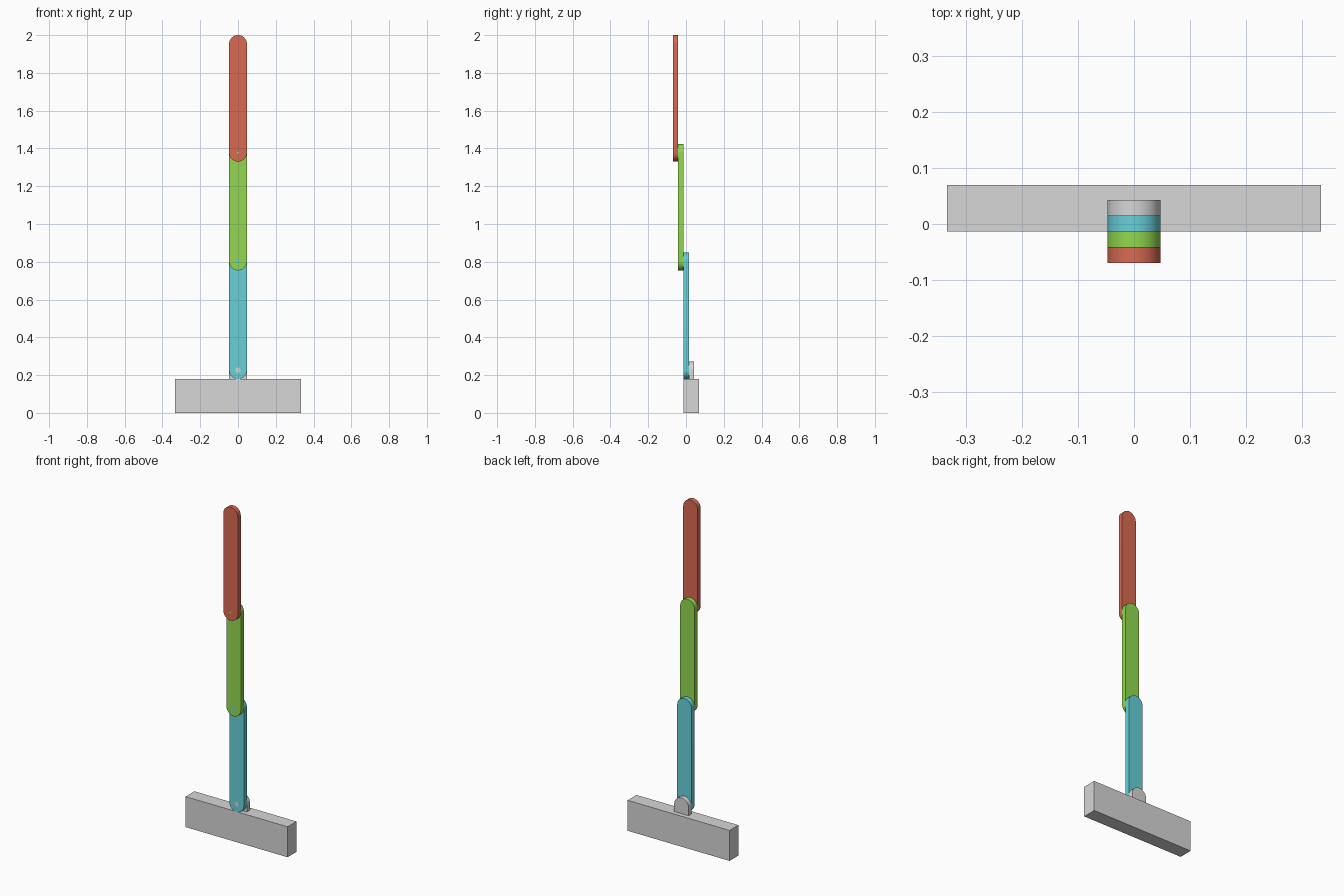
import bpy
import bmesh
import math
from mathutils import Vector

cube = bpy.data.objects.get("Cube")
if cube:
    bpy.data.objects.remove(cube, do_unlink=True)

RADIUS = 0.047      # rounded end radius of every link
THICK = 0.0281      # thickness of one link
PITCH = 0.5757      # distance between pivots
PIVOT = 0.2259      # height of the lowest pivot
BACK = 0.043        # rear face of the base lug
BASE_TOP = 0.18


def make_material(name, srgb):
    linear = [((c / 255 + 0.055) / 1.055) ** 2.4 for c in srgb]
    mat = bpy.data.materials.new(name)
    mat.use_nodes = True
    mat.diffuse_color = (*linear, 1)
    mat.node_tree.nodes["Principled BSDF"].inputs["Base Color"].default_value = (*linear, 1)
    return mat


grey = make_material("grey", (215, 215, 215))
blue = make_material("blue", (104, 209, 218))
green = make_material("green", (146, 217, 79))
red = make_material("red", (217, 106, 82))


def arc(z, radius, start, steps=24):
    """Half circle about (0, z), running anticlockwise from the start angle."""
    angles = [start + math.pi * i / steps for i in range(steps + 1)]
    return [(radius * math.cos(a), z + radius * math.sin(a)) for a in angles]


def plate(name, outline, front, back, mat):
    """Extrude an x-z outline from the front to the back y position."""
    bm = bmesh.new()
    face = bm.faces.new([bm.verts.new((x, front, z)) for x, z in outline])
    grown = bmesh.ops.extrude_face_region(bm, geom=[face], use_keep_orig=True)
    moved = [v for v in grown["geom"] if isinstance(v, bmesh.types.BMVert)]
    bmesh.ops.translate(bm, verts=moved, vec=Vector((0, back - front, 0)))
    bmesh.ops.recalc_face_normals(bm, faces=bm.faces)
    mesh = bpy.data.meshes.new(name)
    bm.to_mesh(mesh)
    bm.free()
    mesh.materials.append(mat)
    obj = bpy.data.objects.new(name, mesh)
    bpy.context.collection.objects.link(obj)
    bpy.ops.object.select_all(action='DESELECT')
    obj.select_set(True)
    bpy.context.view_layer.objects.active = obj
    bpy.ops.object.shade_smooth_by_angle(angle=math.radians(30))


# Base block and its round-topped lug
half = 0.333
plate("base", [(-half, 0), (half, 0), (half, BASE_TOP), (-half, BASE_TOP)],
      -0.013, 0.0695, grey)
plate("base_lug",
      arc(PIVOT, RADIUS, 0) + [(-RADIUS, BASE_TOP), (RADIUS, BASE_TOP)],
      BACK - THICK, BACK, grey)

# Three links stacked forwards, each pinned to the part behind it
links = [("lower", blue, grey, 0.014),
         ("middle", green, blue, 0.012),
         ("upper", red, green, 0.006)]
for i, (name, mat, pin_mat, pin_radius) in enumerate(links):
    low = PIVOT + i * PITCH
    back = BACK - (i + 1) * THICK
    front = back - THICK
    outline = arc(low + PITCH, RADIUS, 0) + arc(low, RADIUS, math.pi)
    plate(name + "_link", outline, front, back, mat)
    pin = arc(low, pin_radius, 0, 12)[:-1] + arc(low, pin_radius, math.pi, 12)[:-1]
    plate(name + "_pivot_pin", pin, front - 0.0004, back, pin_mat)
